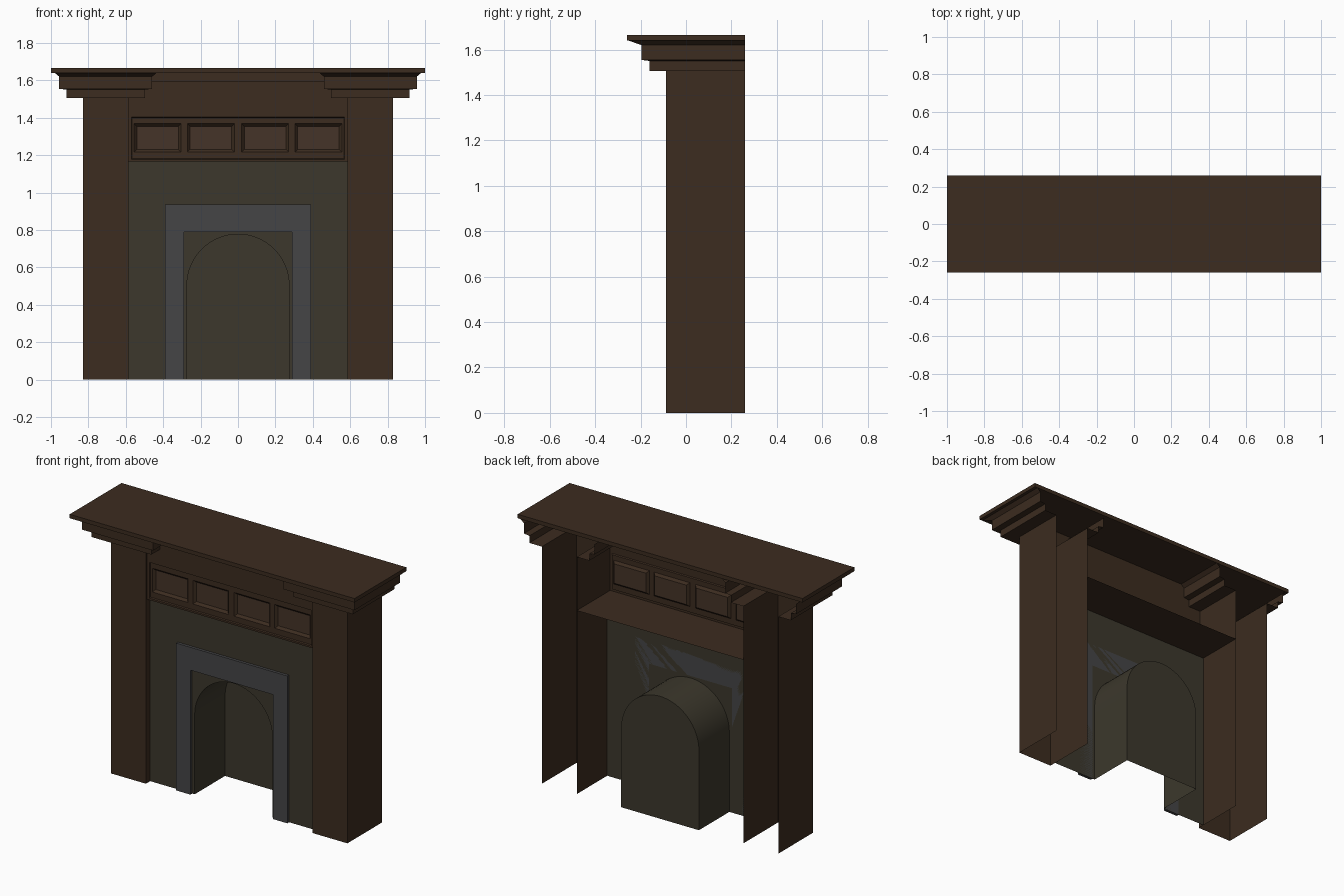
import bpy, bmesh, math

if "Cube" in bpy.data.objects:
    bpy.data.objects.remove(bpy.data.objects["Cube"])


def material(name, rgb):
    m = bpy.data.materials.new(name)
    m.diffuse_color = (*rgb, 1)
    m.use_nodes = True
    m.node_tree.nodes["Principled BSDF"].inputs["Base Color"].default_value = m.diffuse_color
    return m


WOOD = material("dark_wood", (0.045, 0.025, 0.014))
PANEL = material("panel_wood", (0.06, 0.034, 0.021))
TILE = material("hearth_tile", (0.045, 0.039, 0.025))
METAL = material("grey_trim", (0.06, 0.06, 0.062))
BACK = 0.26
TILE_Y = -0.045


def finish(name, bm, *mats, mirror=False):
    me = bpy.data.meshes.new(name)
    bm.to_mesh(me)
    bm.free()
    ob = bpy.data.objects.new(name, me)
    bpy.context.collection.objects.link(ob)
    for m in mats:
        me.materials.append(m)
    if mirror:
        ob.modifiers.new("mirror", 'MIRROR')
    return ob


def u_shell(name, xi, xo, yf, profile):
    """Three-sided, open-backed shell; profile = (z, x offset, y offset)."""
    bm = bmesh.new()
    rings = []
    for z, dx, dy in profile:
        a, b, f = xi - dx, xo + dx, yf - dy
        rings.append([bm.verts.new((x, y, z)) for x, y in
                      ((a, BACK), (a, f), (b, f), (b, BACK))])
    for lo, hi in zip(rings, rings[1:]):
        for i in range(3):
            bm.faces.new((lo[i], lo[i + 1], hi[i + 1], hi[i]))
    return finish(name, bm, WOOD, mirror=True)


def box(name, x0, x1, y0, y1, z0, z1, mat):
    bm = bmesh.new()
    bmesh.ops.create_cube(bm, size=1)
    for v in bm.verts:
        v.co = ((x0 + x1) / 2 + v.co.x * (x1 - x0),
                (y0 + y1) / 2 + v.co.y * (y1 - y0),
                (z0 + z1) / 2 + v.co.z * (z1 - z0))
    return finish(name, bm, mat)


def plate(name, pts, y, mat, depth=0):
    """Flat XZ outline, optionally extruded backwards."""
    bm = bmesh.new()
    f = bm.faces.new([bm.verts.new((x, y, z)) for x, z in pts])
    if depth:
        r = bmesh.ops.extrude_face_region(bm, geom=[f], use_keep_orig=True)
        for v in r["geom"]:
            if isinstance(v, bmesh.types.BMVert):
                v.co.y += depth
    bmesh.ops.recalc_face_normals(bm, faces=bm.faces)
    return finish(name, bm, mat)


# Mantel shelf
box("mantel_shelf", -1, 1, -0.26, BACK, 1.64, 1.665, WOOD)

# Pilasters and stepped capitals
u_shell("pilaster", 0.585, 0.83, -0.088, [(0, 0, 0), (1.505, 0, 0)])
u_shell("capital", 0.585, 0.83, -0.088,
        [(1.505, 0, 0), (1.505, 0.088, 0.072), (1.55, 0.088, 0.072),
         (1.555, 0.126, 0.109), (1.62, 0.126, 0.109), (1.64, 0.15, 0.165)])

# Frieze with a sunk frame and four sunk panels
centres = (-0.43, -0.145, 0.145, 0.43)
xs = [-0.585, -0.57] + [c + s * 0.125 for c in centres for s in (-1, 1)] + [0.57, 0.585]
zs = [1.165, 1.177, 1.217, 1.368, 1.404, 1.64]
bm = bmesh.new()
grid = [[bm.verts.new((x, -0.075, z)) for x in xs] for z in zs]
frame, panels = [], []
for j in range(len(zs) - 1):
    for i in range(len(xs) - 1):
        f = bm.faces.new((grid[j][i], grid[j][i + 1], grid[j + 1][i + 1], grid[j + 1][i]))
        if 1 <= j <= 3 and 1 <= i <= len(xs) - 3:
            frame.append(f)
            if j == 2 and i % 2 == 0:
                panels.append(f)
bm.normal_update()
bmesh.ops.inset_region(bm, faces=frame, thickness=0.004, depth=-0.008, use_even_offset=True)
bm.normal_update()
bmesh.ops.inset_individual(bm, faces=panels, thickness=0.014, depth=-0.015, use_even_offset=True)
for f in panels:
    f.material_index = 1
finish("frieze", bm, WOOD, PANEL)

# Frieze top moulding and soffit below the frieze
box("frieze_moulding", -0.46, 0.46, -0.095, -0.075, 1.594, 1.64, WOOD)
bm = bmesh.new()
bm.faces.new([bm.verts.new(p) for p in ((-0.585, -0.075, 1.165), (-0.585, BACK, 1.165),
                                        (0.585, BACK, 1.165), (0.585, -0.075, 1.165))])
finish("frieze_soffit", bm, WOOD)

# Tiled surround with arched opening
R, SPRING = 0.273, 0.504
arch = [(-R, 0)] + [(-R * math.cos(math.pi * k / 32), SPRING + R * math.sin(math.pi * k / 32))
                    for k in range(33)] + [(R, 0)]
plate("tiled_surround", [(-0.585, 0)] + arch + [(0.585, 0), (0.585, 1.165), (-0.585, 1.165)],
      TILE_Y, TILE)

# Grey trim around the opening
plate("grey_trim", [(-0.39, 0), (-0.29, 0), (-0.29, 0.79), (0.29, 0.79), (0.29, 0),
                    (0.39, 0), (0.39, 0.935), (-0.39, 0.935)], TILE_Y - 0.018, METAL, 0.018)

# Firebox: arched tunnel with closed back, open floor
bm = bmesh.new()
front = [bm.verts.new((x, TILE_Y, z)) for x, z in arch]
rear = [bm.verts.new((x, BACK, z)) for x, z in arch]
for i in range(len(arch) - 1):
    bm.faces.new((front[i], front[i + 1], rear[i + 1], rear[i]))
bm.faces.new(rear)
bmesh.ops.recalc_face_normals(bm, faces=bm.faces)
box_ob = finish("firebox", bm, TILE)
bpy.context.view_layer.objects.active = box_ob
box_ob.select_set(True)
bpy.ops.object.shade_smooth_by_angle(angle=math.radians(30))
